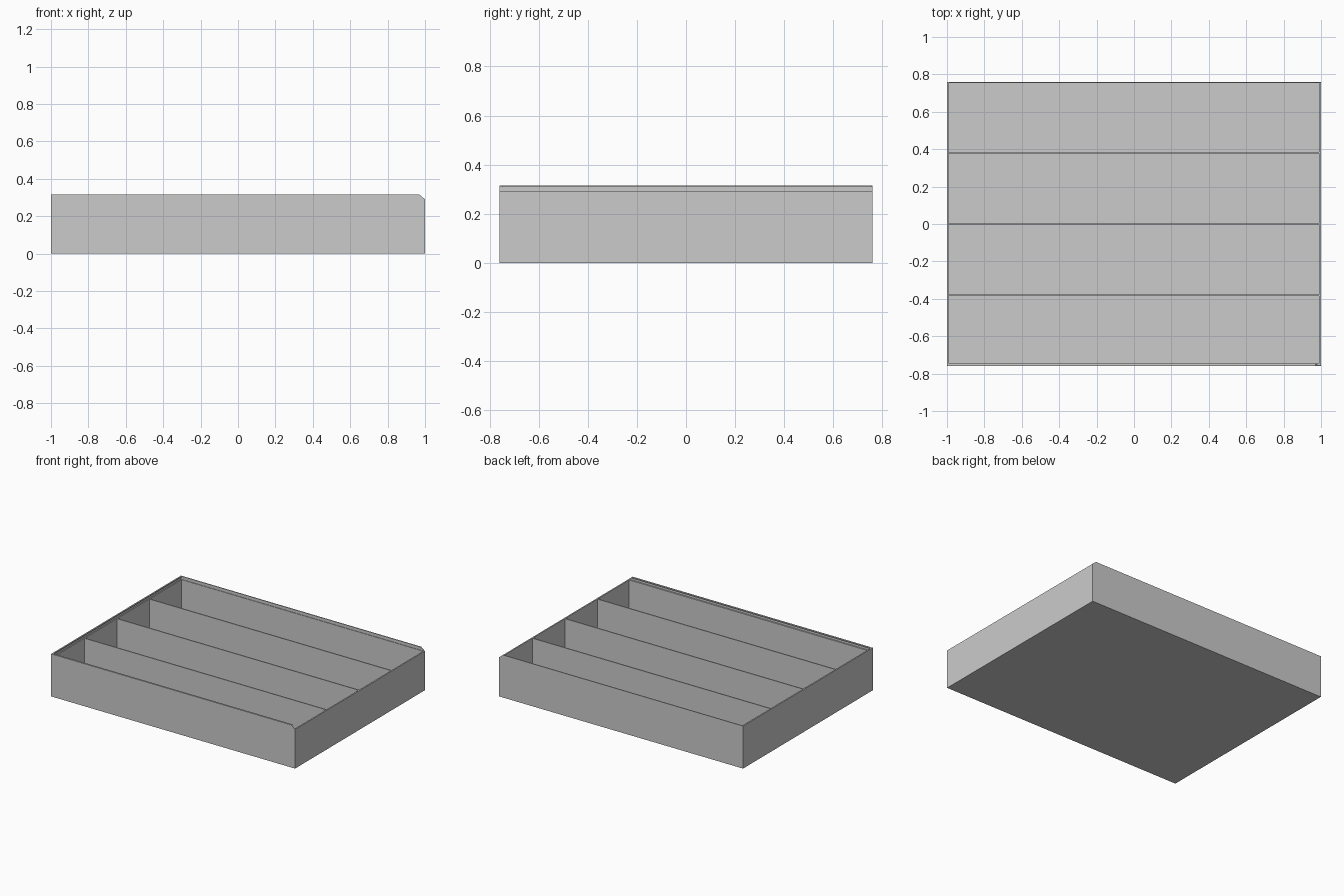
import bpy
import bmesh

# Remove the default cube
if "Cube" in bpy.data.objects:
    bpy.data.objects.remove(bpy.data.objects["Cube"], do_unlink=True)

HALF_X, HALF_Y = 1.0, 0.76
LEDGE, TOP, FLOOR = 0.29, 0.315, 0.01
FRONT, BACK, SIDE = 0.013, 0.007, 0.01    # wall thicknesses
GROOVE = 0.003                            # material left behind the lid slot
LIP_UNDER = 0.308

grey = bpy.data.materials.new("plain_grey")
grey.use_nodes = True
grey.diffuse_color = (0.6, 0.6, 0.6, 1)
grey.node_tree.nodes["Principled BSDF"].inputs["Base Color"].default_value = (0.6, 0.6, 0.6, 1)


def finish(name, bm):
    bmesh.ops.recalc_face_normals(bm, faces=bm.faces[:])
    mesh = bpy.data.meshes.new(name)
    bm.to_mesh(mesh)
    bm.free()
    mesh.materials.append(grey)
    obj = bpy.data.objects.new(name, mesh)
    bpy.context.collection.objects.link(obj)
    return obj


def loft(name, rings, close_ring=True):
    """Join successive rings of points with quads and cap both ends."""
    bm = bmesh.new()
    loops = [[bm.verts.new(p) for p in ring] for ring in rings]
    for a, b in zip(loops, loops[1:]):
        n = len(a)
        for i in range(n):
            j = (i + 1) % n
            bm.faces.new((a[i], a[j], b[j], b[i]))
    bm.faces.new(loops[0])
    bm.faces.new(loops[-1])
    return finish(name, bm)


def rectangle(x0, x1, y0, y1, z):
    return [(x0, y0, z), (x1, y0, z), (x1, y1, z), (x0, y1, z)]


# Open tray: outer shell, flat ledge, inner walls and floor
outer = (-HALF_X, HALF_X, -HALF_Y, HALF_Y)
inner = (-HALF_X + SIDE, HALF_X - SIDE, -HALF_Y + FRONT, HALF_Y - BACK)
loft("tray", [rectangle(*outer, 0), rectangle(*outer, LEDGE),
              rectangle(*inner, LEDGE), rectangle(*inner, FLOOR)])


# Grooved lid rail on three sides, mitred at the corners, sloped at the open ends
def rail_profile(lip):
    return [(0, LEDGE), (0, TOP), (lip, TOP), (lip, LIP_UNDER),
            (GROOVE, LIP_UNDER), (GROOVE, LEDGE)]


def open_end(z):
    return HALF_X - 1.2 * (z - LEDGE)


front, back, side = (rail_profile(t) for t in (FRONT, BACK, SIDE))
loft("lid_rail", [
    [(open_end(z), -HALF_Y + d, z) for d, z in front],
    [(-HALF_X + s, -HALF_Y + d, z) for (d, z), (s, _) in zip(front, side)],
    [(-HALF_X + s, HALF_Y - d, z) for (d, z), (s, _) in zip(back, side)],
    [(open_end(z), HALF_Y - d, z) for d, z in back],
])

# Three thin lengthwise dividers
for label, y in (("front", -0.38), ("middle", 0), ("back", 0.38)):
    footprint = (inner[0], inner[1], y - 0.004, y + 0.004)
    loft(label + "_divider", [rectangle(*footprint, FLOOR), rectangle(*footprint, LEDGE)])
